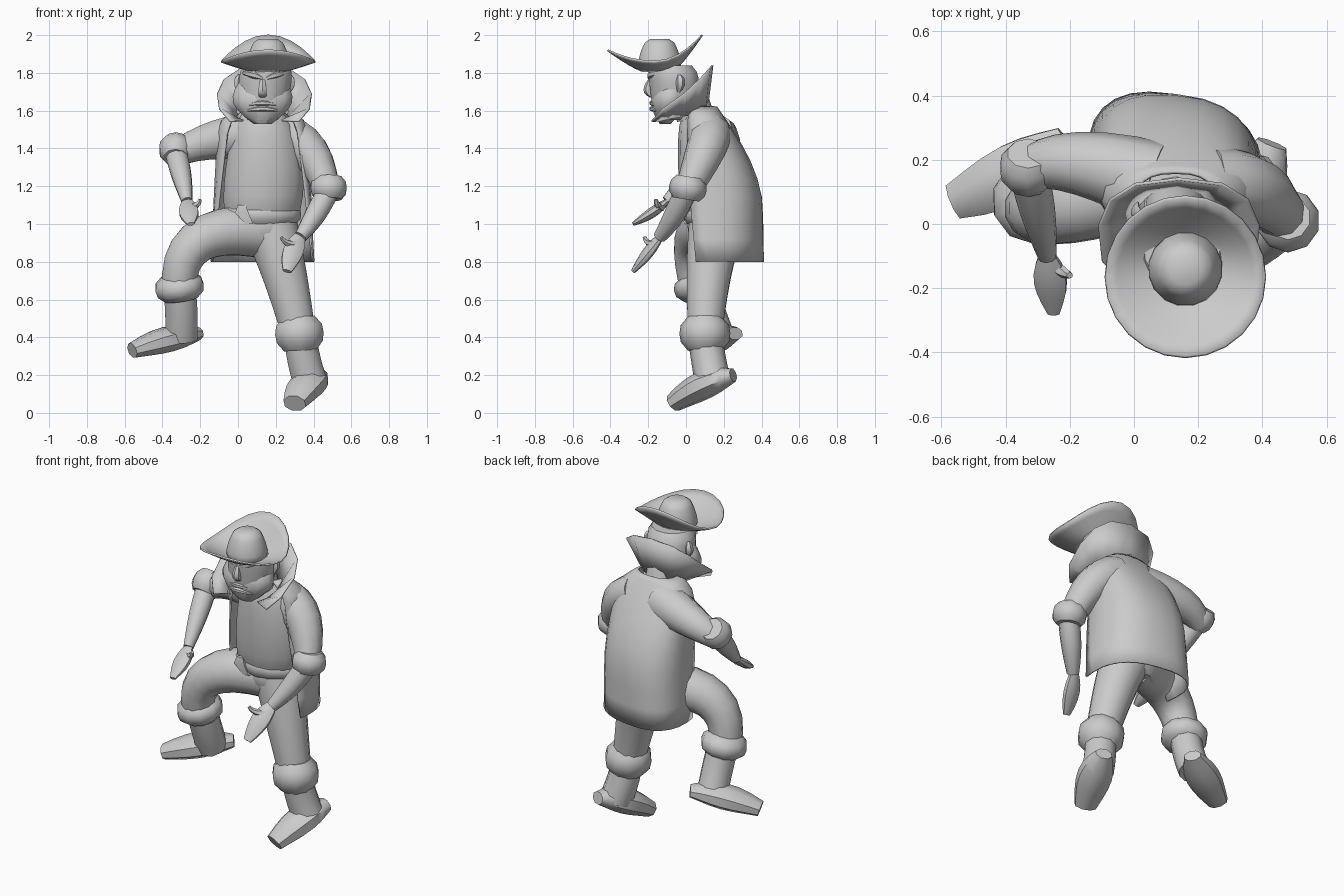
import bpy, bmesh
from math import sin, cos, pi, radians, copysign
from mathutils import Vector

cube = bpy.data.objects.get("Cube")
if cube:
    bpy.data.objects.remove(cube, do_unlink=True)

grey = bpy.data.materials.new("plain_grey")
grey.use_nodes = True
grey.diffuse_color = (.6, .6, .6, 1)
grey.node_tree.nodes["Principled BSDF"].inputs["Base Color"].default_value = grey.diffuse_color

BACK, UP, DOWN = Vector((0, 1, 0)), Vector((0, 0, 1)), Vector((0, 0, -1))


def mix(first, last, t):
    return first + (last - first) * t


def skin(name, rows, closed=True, caps=True, thickness=0):
    """Join rows of points into a smooth surface."""
    bm = bmesh.new()
    grid = [[bm.verts.new(point) for point in row] for row in rows]
    count = len(grid[0])
    for above, below in zip(grid, grid[1:]):
        for i in range(count if closed else count - 1):
            j = (i + 1) % count
            bm.faces.new((above[i], above[j], below[j], below[i]))
    if closed and caps:
        bm.faces.new(grid[0])
        bm.faces.new(grid[-1])
    bmesh.ops.recalc_face_normals(bm, faces=bm.faces)
    mesh = bpy.data.meshes.new(name)
    bm.to_mesh(mesh)
    bm.free()
    mesh.materials.append(grey)
    ob = bpy.data.objects.new(name, mesh)
    bpy.context.collection.objects.link(ob)
    for other in bpy.context.selected_objects:
        other.select_set(False)
    bpy.context.view_layer.objects.active = ob
    ob.select_set(True)
    if thickness:
        solid = ob.modifiers.new("thickness", "SOLIDIFY")
        solid.thickness, solid.offset = thickness, 0
    bpy.ops.object.shade_smooth_by_angle(angle=radians(50))


def part(name, start, middle, end, first, last, swell=0, fullness=1, depth=1,
         side_ref=BACK, axis=None, sides=10, steps=6):
    """Loft ellipses along a bend through three points, from one radius to another."""
    start, middle, end = Vector(start), Vector(middle), Vector(end)
    control = middle * 2 - (start + end) / 2
    path = [mix(mix(start, control, i / steps), mix(control, end, i / steps), i / steps)
            for i in range(steps + 1)]
    rows = []
    for i, centre in enumerate(path):
        along = axis or path[min(i + 1, steps)] - path[max(i - 1, 0)]
        across = along.cross(side_ref).normalized()
        out = across.cross(along).normalized()
        t = i / steps
        radius = mix(first, last, t) + swell * max(0, sin(pi * t)) ** fullness
        rows.append([centre + radius * (across * cos(a) + out * depth * sin(a))
                     for a in (2 * pi * (k + .5) / sides for k in range(sides))])
    skin(name, rows)


def band(name, top, bottom, radius, swell):
    """Rolled band round a limb."""
    top, bottom = Vector(top), Vector(bottom)
    part(name, top, (top + bottom) / 2, bottom, radius, radius, swell, fullness=.5, steps=4)


def open_ring(centre, half_width, half_depth, wrap, height, boxy=.8, skew=0, count=16):
    """Squared arc round the back, open at the front; height depends on how far back a point is."""
    row = []
    for i in range(count + 1):
        a = radians(mix(-wrap, 180 + wrap, i / count))
        x = half_width * copysign(abs(cos(a)) ** boxy, cos(a))
        y = half_depth * copysign(abs(sin(a)) ** boxy, sin(a))
        row.append((centre[0] + x, centre[1] + y - skew * x, height(sin(a))))
    return row


# Shirt, belt and seat
part("shirt", (.13, .07, 1.6), (.14, .12, 1.3), (.12, .15, 1), first=.1, last=.17,
     swell=.075, fullness=.5, depth=.77, axis=DOWN, sides=14, steps=8)
part("belt", (.12, .15, 1.1), (.12, .15, 1.05), (.12, .15, 1), first=.19, last=.19,
     swell=.03, fullness=.5, depth=.76, axis=DOWN, sides=14, steps=4)
part("belt_buckle", (.02, 0, 1.1), (.02, 0, 1.06), (.06, 0, 1), first=.03, last=.03,
     swell=.02, depth=.5, axis=DOWN, sides=4, steps=2)
part("trouser_seat", (.12, .16, 1.06), (.12, .16, .95), (.11, .16, .84), first=.18, last=.1,
     swell=.05, depth=.8, axis=DOWN, sides=12)

# Open jacket, rounded at the shoulders and flared to the hem
rows = []
for i in range(11):
    t = (i / 10) ** 1.5
    z = mix(1.62, .8, t)
    shoulder = sin(pi / 2 * min(1, t * 7))
    back = sin(pi / 2 * min(1, t * 1.5))
    rows.append(open_ring((.13, mix(.08, .17, back)), mix(.12, .23, shoulder) + t * .04,
                          mix(.08, .23, back), mix(48, 15, t), lambda rear: z, skew=t * .15))
skin("jacket", rows, closed=False, thickness=.01)

# Standing collar, flared away from the neck
skin("collar", [open_ring((.13, -.03), .14, .14, 48, lambda rear: mix(1.57, 1.6, rear), count=10),
                open_ring((.14, -.04), .25, .18, 48, lambda rear: mix(1.67, 1.84, rear), count=10)],
     closed=False, thickness=.01)

# Sleeves with rolled cuffs
part("right_sleeve", (.06, .13, 1.47), (-.18, .19, 1.43), (-.34, .17, 1.36), first=.13, last=.065)
part("left_sleeve", (.24, .13, 1.48), (.38, .1, 1.38), (.47, .01, 1.18), first=.11, last=.07, swell=.015)
band("right_cuff", (-.33, .22, 1.44), (-.33, .13, 1.35), radius=.065, swell=.025)
band("left_cuff", (.48, .02, 1.25), (.48, 0, 1.13), radius=.07, swell=.03)

# Forearms, hands and thumbs
part("right_forearm", (-.33, .17, 1.38), (-.3, .04, 1.26), (-.27, -.1, 1.12), first=.06, last=.03, swell=.01)
part("left_forearm", (.48, 0, 1.18), (.41, -.06, 1.05), (.33, -.14, .93), first=.06, last=.035, swell=.01)
part("right_hand", (-.27, -.1, 1.12), (-.26, -.18, 1.06), (-.25, -.28, 1), first=.03, last=.02,
     swell=.03, depth=.5, sides=8)
part("left_hand", (.33, -.13, .94), (.29, -.2, .85), (.26, -.28, .75), first=.03, last=.025,
     swell=.03, depth=.5, sides=8)
part("right_thumb", (-.26, -.13, 1.09), (-.22, -.15, 1.1), (-.2, -.16, 1.13), first=.025, last=.01, sides=6)
part("left_thumb", (.31, -.17, .89), (.26, -.2, .9), (.23, -.22, .93), first=.025, last=.01, sides=6)

# Trouser legs and turn-ups
part("right_trouser", (.1, .15, .96), (-.22, .05, .9), (-.31, .06, .64), first=.14, last=.09, sides=12, steps=8)
part("left_trouser", (.17, .16, .99), (.25, .12, .72), (.33, .1, .38), first=.15, last=.09, sides=12, steps=8)
band("right_turn_up", (-.32, .06, .73), (-.3, .08, .6), radius=.09, swell=.045)
band("left_turn_up", (.32, .1, .51), (.33, .1, .33), radius=.09, swell=.045)

# Boots: shaft plus a pitched foot
part("right_boot_shaft", (-.31, .08, .66), (-.3, .12, .53), (-.3, .17, .4), first=.09, last=.09)
part("left_boot_shaft", (.33, .1, .4), (.35, .12, .28), (.38, .14, .17), first=.09, last=.095)
part("right_boot_foot", (-.21, .26, .42), (-.37, .16, .39), (-.56, .07, .33), first=.05, last=.06,
     swell=.045, depth=.7, side_ref=UP, sides=8)
part("left_boot_foot", (.43, .25, .2), (.37, .1, .15), (.3, -.07, .05), first=.05, last=.065,
     swell=.045, depth=.75, side_ref=UP, sides=8)

# Head, jaw, neck and nose
part("head", (.15, -.08, 1.84), (.14, -.06, 1.7), (.13, -.08, 1.55), first=.12, last=.08,
     swell=.04, fullness=.5, depth=.95, axis=DOWN, sides=12, steps=8)
part("jaw", (.13, -.07, 1.75), (.13, -.09, 1.64), (.13, -.11, 1.53), first=.13, last=.05,
     swell=.07, depth=.6, axis=DOWN, sides=12)
part("neck", (.13, 0, 1.72), (.13, .03, 1.64), (.13, .05, 1.56), first=.09, last=.1)
part("nose", (.13, -.18, 1.78), (.13, -.2, 1.71), (.13, -.17, 1.67), first=.01, last=.02,
     swell=.01, axis=DOWN, sides=6)

# Lips
for name, z in (("upper_lip", 1.64), ("lower_lip", 1.61)):
    part(name, (.05, -.16, z - .01), (.13, -.18, z), (.21, -.16, z - .01), first=.005, last=.005,
         swell=.01, side_ref=UP, sides=6)

# Brows and ears
for side, tag in ((-1, "right"), (1, "left")):
    def beside(offset, y, z):
        return (.14 + side * offset, y, z)

    part(tag + "_brow", beside(.01, -.19, 1.77), beside(.06, -.18, 1.79), beside(.11, -.14, 1.8),
         first=.01, last=.01, swell=.01, side_ref=UP, sides=6)
    part(tag + "_ear", beside(.13, -.04, 1.79), beside(.14, -.03, 1.75), beside(.13, -.04, 1.7),
         first=.01, last=.01, swell=.015, sides=6)

# Wide dished hat: the brim curls up at the sides, more at the front and most at the back
rows = []
for ring in range(6):
    t = ring / 5
    row = []
    for i in range(24):
        a = 2 * pi * i / 24
        radius = mix(.08, .25, t)
        rise = mix(.05, .19 if sin(a) > 0 else .11, sin(a) ** 2)
        row.append((.16 + radius * cos(a), -.15 - t * .015 + radius * sin(a), 1.81 + rise * t ** 1.2))
    rows.append(row)
skin("hat_brim", rows, caps=False, thickness=.01)
part("hat_crown", (.16, -.14, 1.98), (.16, -.14, 1.9), (.16, -.14, 1.81), first=.05, last=.1,
     swell=.03, fullness=.3, axis=DOWN, sides=16, steps=8)
